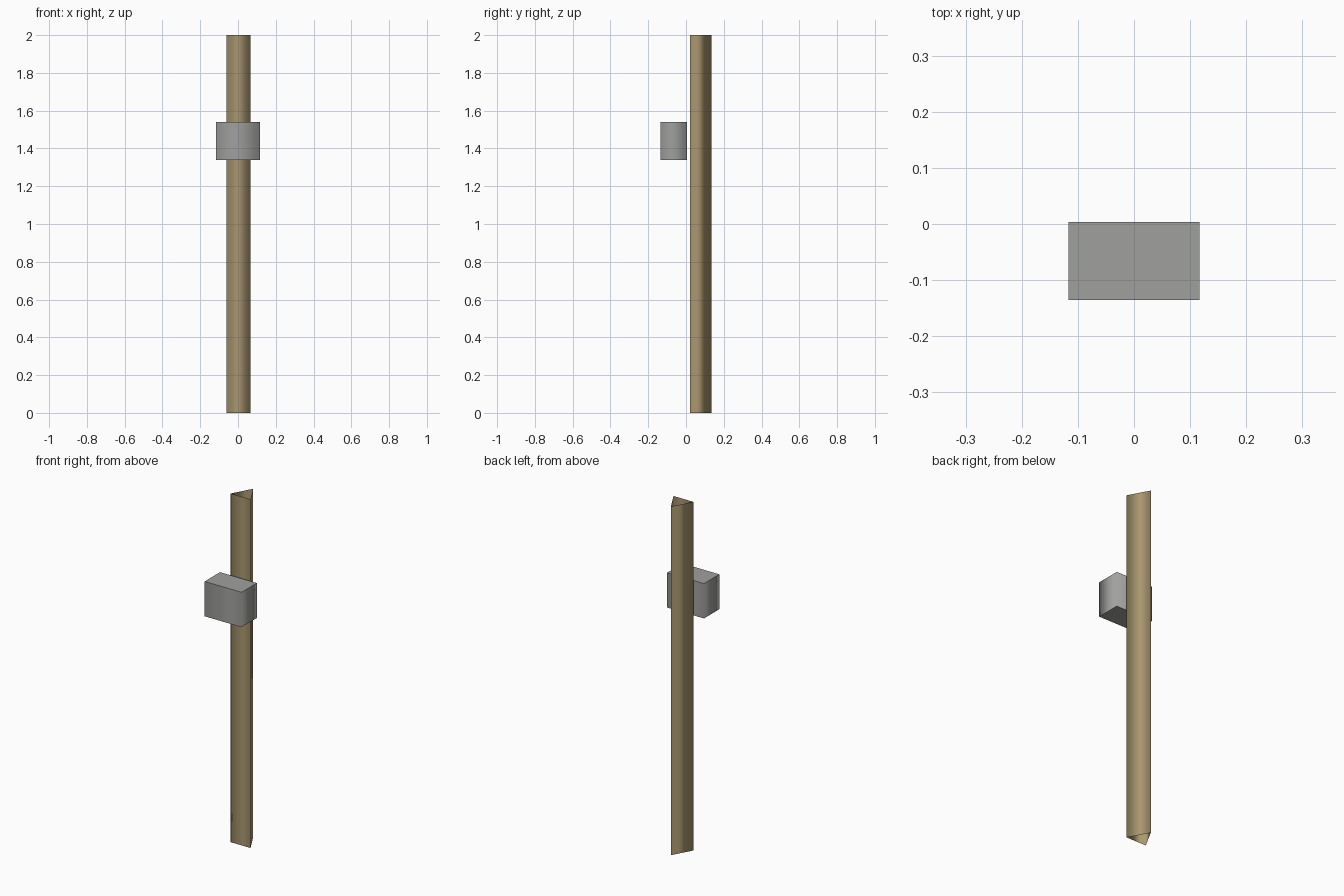
import bpy, bmesh

if "Cube" in bpy.data.objects:
    bpy.data.objects.remove(bpy.data.objects["Cube"])


def material(name, rgb):
    m = bpy.data.materials.new(name)
    m.diffuse_color = (*rgb, 1.0)
    m.use_nodes = True
    m.node_tree.nodes["Principled BSDF"].inputs["Base Color"].default_value = m.diffuse_color
    return m


def prism(name, outline, z0, z1, mat, capped):
    """Extrude a counter-clockwise outline; smooth sides, optional flat caps."""
    bm = bmesh.new()
    low = [bm.verts.new((x, y, z0)) for x, y in outline]
    high = [bm.verts.new((x, y, z1)) for x, y in outline]
    n = len(outline)
    for i in range(n):
        j = (i + 1) % n
        bm.faces.new((low[i], low[j], high[j], high[i])).smooth = True
    if capped:
        for cap in (bm.faces.new(high), bm.faces.new(low[::-1])):
            for e in cap.edges:
                e.smooth = False
    mesh = bpy.data.meshes.new(name)
    bm.to_mesh(mesh)
    bm.free()
    mesh.materials.append(mat)
    obj = bpy.data.objects.new(name, mesh)
    bpy.context.collection.objects.link(obj)
    return obj


wood = material("weathered_wood", (0.40, 0.31, 0.16))
grey = material("metal_grey", (0.35, 0.35, 0.34))

# Three-sided open post with its edge pointing to the back
prism("post", [(-0.061, 0.02), (0.065, 0.02), (0.002, 0.135)], 0.0, 2.0, wood, False)

# Box mounted in front of the post
prism("box", [(-0.117, -0.135), (0.117, -0.135), (0.117, 0.004), (-0.117, 0.004)],
      1.34, 1.54, grey, True)
